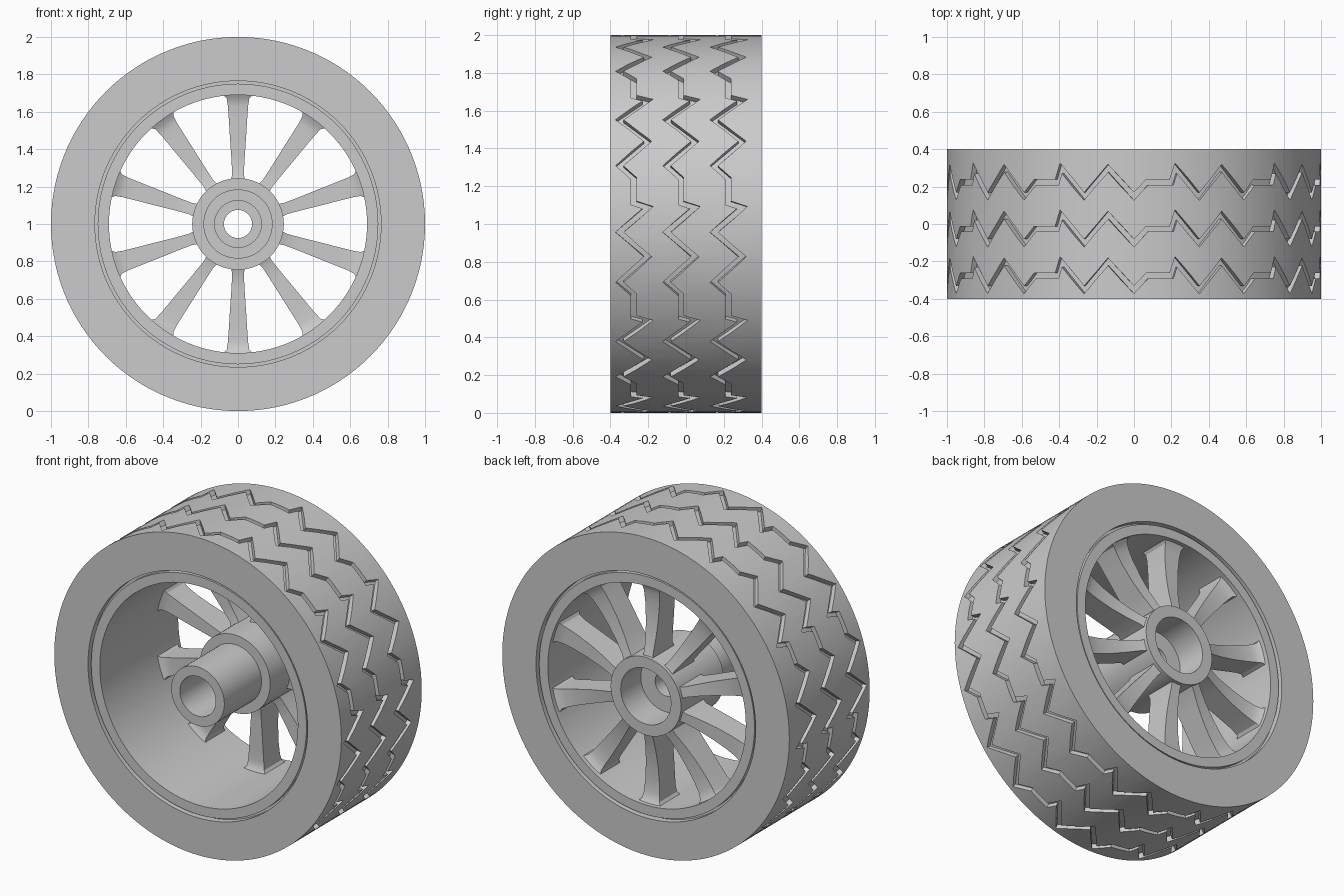
import bpy, bmesh, math
from mathutils import Vector, Matrix

if "Cube" in bpy.data.objects:
    bpy.data.objects.remove(bpy.data.objects["Cube"], do_unlink=True)

grey = bpy.data.materials.new("plain grey")
grey.use_nodes = True
grey.diffuse_color = (0.6, 0.6, 0.6, 1)
grey.node_tree.nodes["Principled BSDF"].inputs["Base Color"].default_value = (0.6, 0.6, 0.6, 1)

CENTRE = Vector((0, 0, 1))


def polar(radius, angle, y):
    """Point around the axle; angle runs from the top towards +x."""
    return CENTRE + Vector((radius * math.sin(angle), y, radius * math.cos(angle)))


def finish(name, bm, smooth=True):
    bmesh.ops.recalc_face_normals(bm, faces=bm.faces)
    mesh = bpy.data.meshes.new(name)
    bm.to_mesh(mesh)
    bm.free()
    mesh.materials.append(grey)
    obj = bpy.data.objects.new(name, mesh)
    bpy.context.collection.objects.link(obj)
    if smooth:
        shade(obj)
    return obj


def shade(obj):
    bpy.ops.object.select_all(action='DESELECT')
    obj.select_set(True)
    bpy.context.view_layer.objects.active = obj
    bpy.ops.object.shade_smooth_by_angle(angle=math.radians(30))


def bridge(bm, rings, closed):
    """Join equal loops of vertices into quads."""
    pairs = list(zip(rings, rings[1:])) + ([(rings[-1], rings[0])] if closed else [])
    for a, b in pairs:
        n = len(a)
        for i in range(n):
            bm.faces.new((a[i], a[(i + 1) % n], b[(i + 1) % n], b[i]))


def lathe(name, profile, segments, smooth=True):
    """Revolve a closed (radius, y) section about the axle."""
    bm = bmesh.new()
    rings = [[bm.verts.new(polar(r, math.tau * i / segments, y)) for r, y in profile]
             for i in range(segments)]
    bridge(bm, rings, True)
    return finish(name, bm, smooth)


# Tyre, with a small step where it meets the rim
tyre = lathe("tyre", [(1, -0.4), (1, 0.4), (0.765, 0.4), (0.765, 0.36),
                      (0.74, 0.36), (0.74, -0.36), (0.765, -0.36), (0.765, -0.4)], 120, False)

# Zigzag tread grooves: one repeat is (degrees, sideways offset)
REPEAT = [(0, -0.075), (4, 0), (11.6, 0), (13, 0.075), (20.5, -0.075), (28, 0.075)]
GROOVE_HALF, FLOOR, ABOVE = 0.014, 0.97, 1.03


def groove_cutter(name, y_mid):
    path = [Vector((math.radians(36 * k + a), y_mid + y))
            for k in range(10) for a, y in REPEAT]
    n = len(path)
    bm = bmesh.new()
    rings = []
    for i, p in enumerate(path):
        before = path[i - 1] - (Vector((math.tau, 0)) if i == 0 else Vector((0, 0)))
        after = path[(i + 1) % n] + (Vector((math.tau, 0)) if i == n - 1 else Vector((0, 0)))
        d1, d2 = (p - before).normalized(), (after - p).normalized()
        n1, n2 = Vector((-d1.y, d1.x)), Vector((-d2.y, d2.x))
        mitre = (n1 + n2).normalized()
        side = mitre * (GROOVE_HALF / max(mitre.dot(n1), 0.4))
        a, b = p + side, p - side
        rings.append([bm.verts.new(polar(r, q.x, q.y)) for r, q in
                      ((FLOOR, a), (ABOVE, a), (ABOVE, b), (FLOOR, b))])
    bridge(bm, rings, True)
    cutter = finish(name, bm, False)
    cutter.hide_render = True
    return cutter


for number, y_mid in enumerate((-0.277, -0.027, 0.223), 1):
    cutter = groove_cutter("groove_cutter_%d" % number, y_mid)
    cut = tyre.modifiers.new("groove", 'BOOLEAN')
    cut.operation, cut.solver, cut.object = 'DIFFERENCE', 'EXACT', cutter
    bpy.context.view_layer.objects.active = tyre
    bpy.ops.object.modifier_apply(modifier=cut.name)
    bpy.data.objects.remove(cutter, do_unlink=True)
shade(tyre)

# Rim barrel
lathe("rim", [(0.75, -0.39), (0.75, 0.39), (0.69, 0.39), (0.69, -0.39)], 96)

# Stepped hub: narrow tube in front, wide boss behind, web with a small hole
lathe("hub", [(0.185, -0.4), (0.185, -0.03), (0.245, -0.03), (0.245, 0.4), (0.175, 0.4),
              (0.175, 0.2), (0.075, 0.2), (0.075, 0.05), (0.125, 0.05), (0.125, -0.4)], 64)

# Blade spokes: (radius, half width, front y, back y), flared into the rim
BLADE = [(0.22, 0.038, 0.16, 0.385), (0.27, 0.031, 0.18, 0.37), (0.36, 0.036, 0.18, 0.35),
         (0.46, 0.043, 0.18, 0.338), (0.56, 0.049, 0.18, 0.335), (0.63, 0.054, 0.18, 0.34),
         (0.67, 0.06, 0.175, 0.35), (0.7, 0.085, 0.155, 0.37)]
for k in range(10):
    bm = bmesh.new()
    rings = [[bm.verts.new(CENTRE + Vector((x, y, r)))
              for x, y in ((-w, f), (w, f), (w, b), (-w, b))] for r, w, f, b in BLADE]
    bridge(bm, rings, False)
    bm.faces.new(rings[0])
    bm.faces.new(rings[-1])
    bmesh.ops.rotate(bm, verts=bm.verts, cent=CENTRE,
                     matrix=Matrix.Rotation(math.tau * k / 10, 3, 'Y'))
    finish("spoke_%d" % (k + 1), bm)
